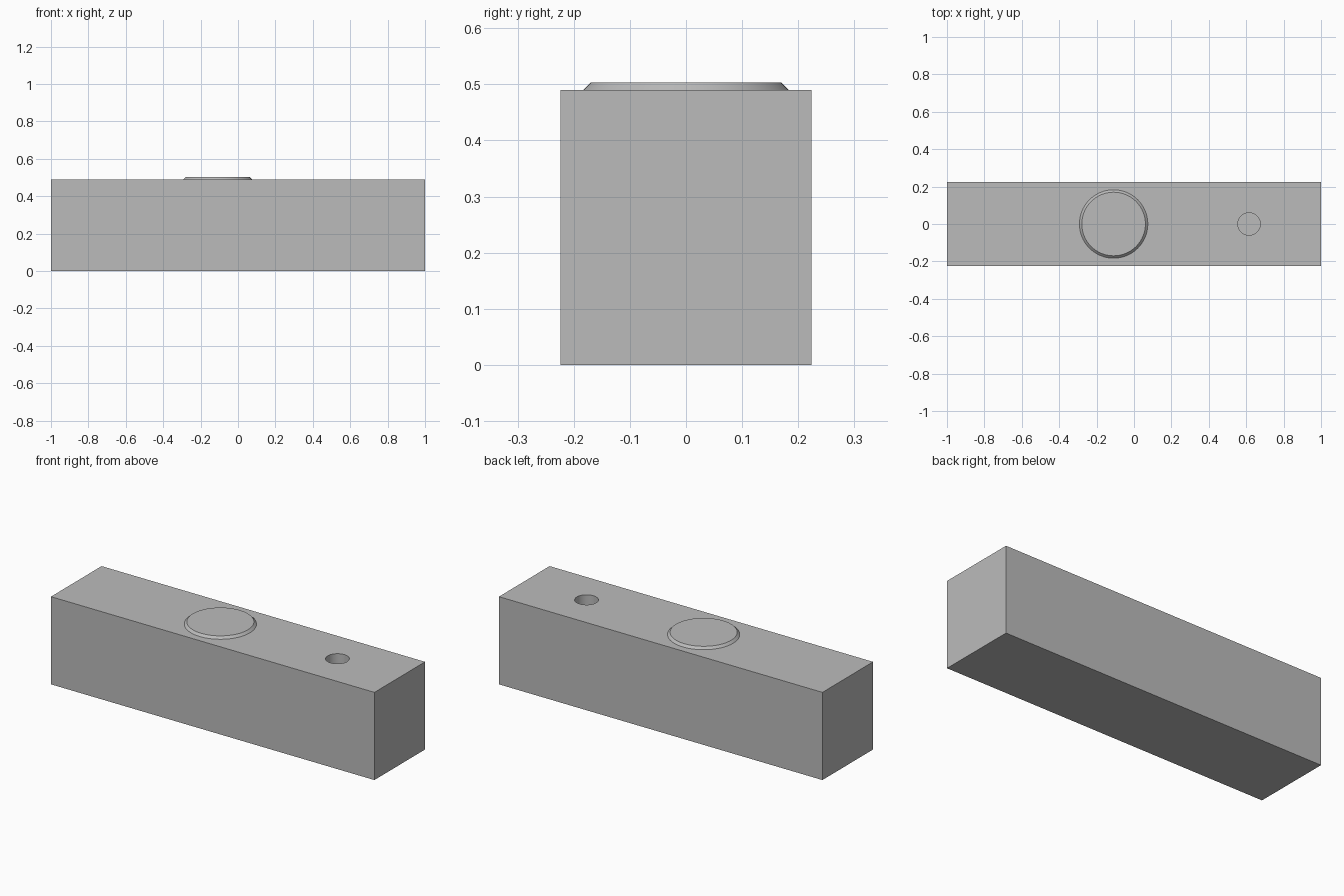
import bpy
import bmesh
from mathutils import Matrix

cube = bpy.data.objects.get("Cube")
if cube:
    bpy.data.objects.remove(cube, do_unlink=True)

LENGTH, DEPTH, HEIGHT = 2.0, 0.447, 0.49
GREY = (0.5, 0.5, 0.5, 1.0)

grey = bpy.data.materials.new("plain grey")
grey.use_nodes = True
grey.diffuse_color = GREY
grey.node_tree.nodes["Principled BSDF"].inputs["Base Color"].default_value = GREY


def add_object(name, bm):
    mesh = bpy.data.meshes.new(name)
    bm.to_mesh(mesh)
    bm.free()
    mesh.materials.append(grey)
    obj = bpy.data.objects.new(name, mesh)
    bpy.context.collection.objects.link(obj)
    return obj


def add_cone(name, x, z_low, z_high, r_low, r_high):
    bm = bmesh.new()
    bmesh.ops.create_cone(
        bm, cap_ends=True, segments=64, radius1=r_low, radius2=r_high,
        depth=z_high - z_low,
        matrix=Matrix.Translation((x, 0, (z_low + z_high) / 2)))
    return add_object(name, bm)


def smooth(obj):
    bpy.ops.object.select_all(action="DESELECT")
    obj.select_set(True)
    bpy.context.view_layer.objects.active = obj
    bpy.ops.object.shade_smooth_by_angle(angle=0.5)


# Rectangular block standing on the ground
bm = bmesh.new()
bmesh.ops.create_cube(
    bm, size=1,
    matrix=Matrix.Translation((0, 0, HEIGHT / 2)) @ Matrix.Diagonal((LENGTH, DEPTH, HEIGHT, 1)))
block = add_object("block", bm)

# Blind round hole in the top
cutter = add_cone("hole_cutter", 0.615, HEIGHT - 0.25, HEIGHT + 0.1, 0.06, 0.06)
cutter.hide_render = True
cutter.display_type = "WIRE"
hole = block.modifiers.new("round hole", "BOOLEAN")
hole.operation = "DIFFERENCE"
hole.solver = "EXACT"
hole.object = cutter

# Apply the cut, then drop the helper
bpy.context.view_layer.objects.active = block
bpy.ops.object.modifier_apply(modifier=hole.name)
bpy.data.objects.remove(cutter, do_unlink=True)
smooth(block)

# Low raised disc with a sloping rim
disc = add_cone("raised_disc", -0.109, HEIGHT, HEIGHT + 0.013, 0.183, 0.17)
smooth(disc)
